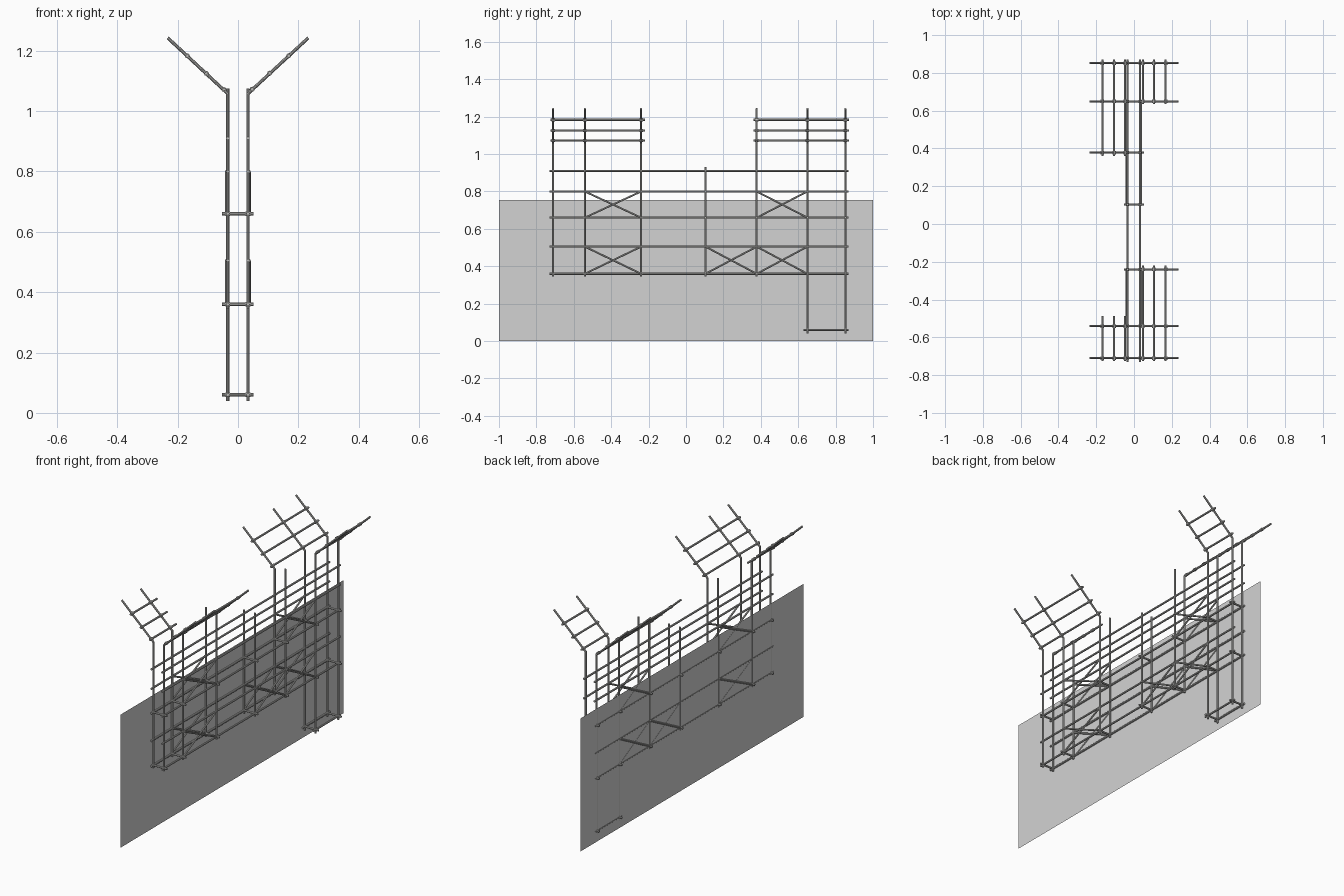
import bpy, bmesh
from mathutils import Vector, Matrix

if "Cube" in bpy.data.objects:
    bpy.data.objects.remove(bpy.data.objects["Cube"])

R = 0.0055                       # tube radius
LX, RX = -0.034, 0.033           # the two rows of standards
YS = [-0.71, -0.541, -0.24, 0.104, 0.378, 0.649, 0.852]
ARM_BASE, ARM_TOP = 1.06, 1.243  # where the arms start and end in z
ARM_X = 0.233


def material(name, rgb):
    m = bpy.data.materials.new(name)
    m.diffuse_color = (*rgb, 1)
    m.use_nodes = True
    m.node_tree.nodes["Principled BSDF"].inputs["Base Color"].default_value = m.diffuse_color
    return m


steel = material("grey_steel", (0.5, 0.5, 0.485))
sheet = material("light_grey_sheet", (0.65, 0.65, 0.65))


def tubes(name, segments, radius=R, sides=10):
    """One object made of straight tubes, each given by its two end points."""
    bm = bmesh.new()
    for a, b in segments:
        a, b = Vector(a), Vector(b)
        d = b - a
        mat = Matrix.Translation((a + b) / 2) @ d.to_track_quat('Z', 'Y').to_matrix().to_4x4()
        bmesh.ops.create_cone(bm, cap_ends=True, segments=sides, radius1=radius,
                              radius2=radius, depth=d.length, matrix=mat)
    me = bpy.data.meshes.new(name)
    bm.to_mesh(me)
    bm.free()
    me.materials.append(steel)
    ob = bpy.data.objects.new(name, me)
    bpy.context.collection.objects.link(ob)
    bpy.context.view_layer.objects.active = ob
    ob.select_set(True)
    bpy.ops.object.shade_smooth_by_angle()
    ob.select_set(False)
    return ob


def has_arm(side, i):
    return i != 3 and not (side < 0 and i == 2) and not (side > 0 and i == 4)


def arm_point(side, x):
    """Point on the sloping arm at distance x from the middle."""
    x0 = abs(LX if side < 0 else RX)
    return side * x, ARM_BASE + (x - x0) / (ARM_X - x0) * (ARM_TOP - ARM_BASE)


for side, row, label in ((-1, LX, "left"), (1, RX, "right")):
    # upright standards and sloping arms
    posts, arms = [], []
    for i, y in enumerate(YS):
        bottom = 0.04 if i >= 5 else 0.345
        top = 0.93 if i == 3 else (ARM_BASE if has_arm(side, i) else 1.075)
        posts.append(((row, y, bottom), (row, y, top)))
        if has_arm(side, i):
            x, z = arm_point(side, ARM_X)
            arms.append(((row, y, ARM_BASE - 0.002), (x, y, z)))
    tubes(label + "_standards", posts)
    tubes(label + "_arms", arms)

    # long horizontal rails, plus the short one at the foot of the deep bay
    rails = [((row, -0.73, z), (row, 0.87, z)) for z in (0.36, 0.505, 0.66, 0.80, 0.91)]
    rails.append(((row, 0.628, 0.06), (row, 0.87, 0.06)))
    tubes(label + "_rails", rails)

    # rails across the arms
    spans = ((-0.725, -0.487), (0.36, 0.872)) if side < 0 else ((-0.725, -0.22), (0.635, 0.872))
    guard, clamps = [], []
    for r in (0.047, 0.105, 0.168):
        x, z = arm_point(side, r)
        guard += [((x, a, z), (x, b, z)) for a, b in spans]
        clamps += [((x, y - 0.009, z), (x, y + 0.009, z))
                   for i, y in enumerate(YS) if has_arm(side, i)]
    tubes(label + "_arm_rails", guard)
    tubes(label + "_arm_clamps", clamps, 0.0085, 8)

    # crossed braces, the outer one set slightly proud of the row
    outer, inner = [], []
    for i, z0, z1 in ((1, 0.66, 0.80), (4, 0.66, 0.80), (1, 0.36, 0.505),
                      (3, 0.36, 0.505), (4, 0.36, 0.505)):
        y0, y1 = YS[i], YS[i + 1]
        if side > 0:
            y0, y1 = y1, y0
        xo = row + side * 0.005
        outer.append(((xo, y0, z0), (xo, y1, z1)))
        inner.append(((row, y1, z0), (row, y0, z1)))
    tubes(label + "_outer_braces", outer, 0.005)
    tubes(label + "_inner_braces", inner, 0.005)

# short ties joining the two rows, with clamps at each standard
ties, clamps = [], []
for i, y in enumerate(YS):
    for z in (0.06, 0.36, 0.66):
        if z < 0.3 and i < 5:
            continue
        ties.append(((-0.053, y, z), (0.052, y, z)))
        clamps += [((x - 0.008, y, z), (x + 0.008, y, z)) for x in (LX, RX)]
tubes("cross_ties", ties)
tubes("tie_clamps", clamps, 0.008, 8)

# flat upright sheet behind the left row
me = bpy.data.meshes.new("back_sheet")
px = -0.0383
me.from_pydata([(px, -1, 0), (px, 1, 0), (px, 1, 0.755), (px, -1, 0.755)], [], [(0, 1, 2, 3)])
me.materials.append(sheet)
bpy.context.collection.objects.link(bpy.data.objects.new("back_sheet", me))
